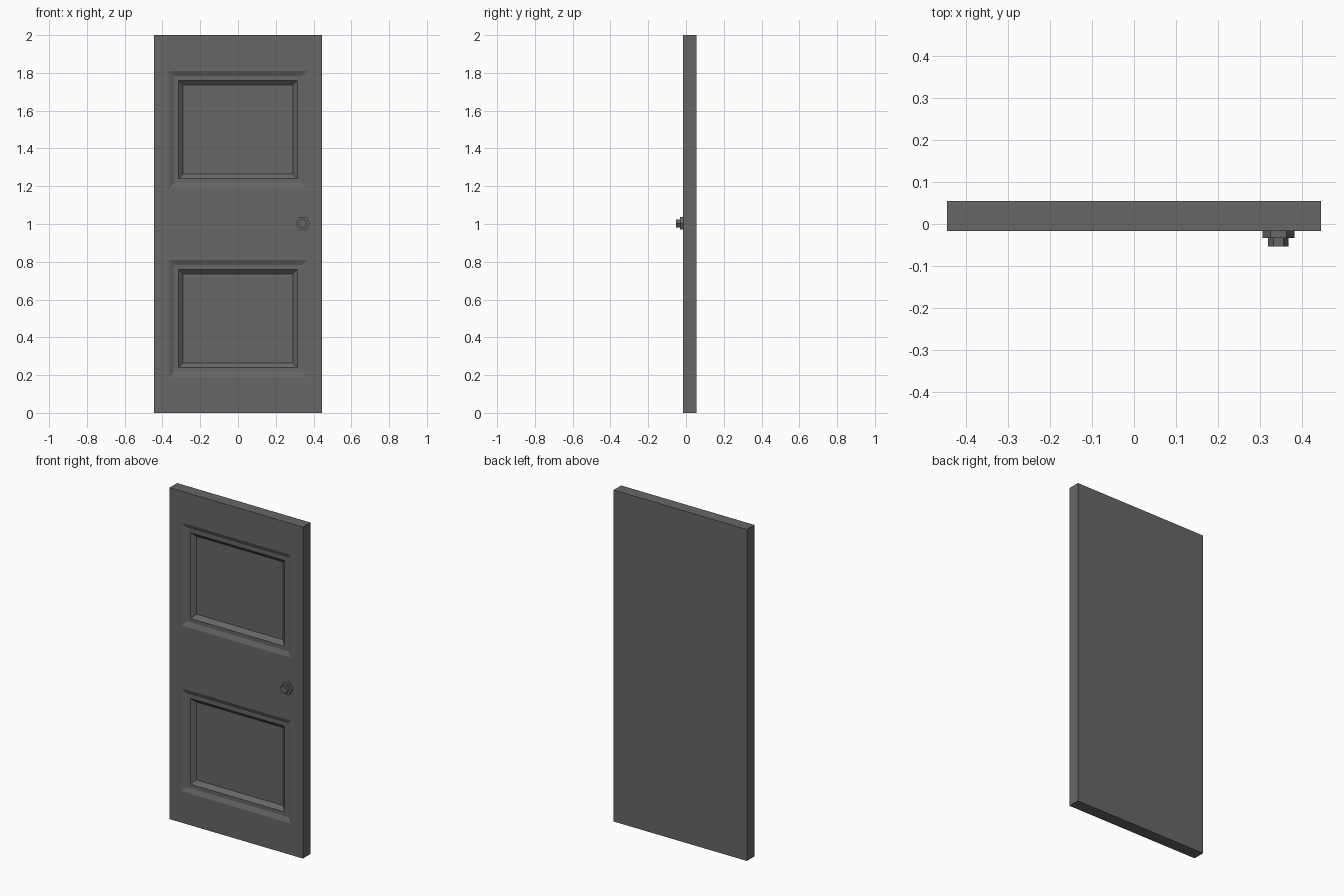
import bpy, bmesh
from math import radians
from mathutils import Matrix, Vector

cube = bpy.data.objects.get("Cube")
if cube:
    bpy.data.objects.remove(cube, do_unlink=True)

# Single flat colour
grey = bpy.data.materials.new("dark_grey")
grey.use_nodes = True
colour = (0.135, 0.135, 0.135, 1)
grey.diffuse_color = colour
grey.node_tree.nodes["Principled BSDF"].inputs["Base Color"].default_value = colour

FRONT, BACK = -0.017, 0.055
WIDTH, HEIGHT = 0.89, 2.0
PANEL_X = 0.365
PANELS = [(0.19, 0.81), (1.19, 1.81)]


def add_object(name, bm):
    mesh = bpy.data.meshes.new(name)
    bm.to_mesh(mesh)
    bm.free()
    mesh.materials.append(grey)
    obj = bpy.data.objects.new(name, mesh)
    bpy.context.collection.objects.link(obj)
    return obj


def cut(bm, point, normal):
    geom = bm.verts[:] + bm.edges[:] + bm.faces[:]
    bmesh.ops.bisect_plane(bm, geom=geom, plane_co=point, plane_no=normal)


# Door slab with two stepped, recessed panels
bm = bmesh.new()
bmesh.ops.create_cube(bm, size=1)
bmesh.ops.scale(bm, vec=(WIDTH, BACK - FRONT, HEIGHT), verts=bm.verts)
bmesh.ops.translate(bm, vec=(0, (FRONT + BACK) / 2, HEIGHT / 2), verts=bm.verts)
for x in (-PANEL_X, PANEL_X):
    cut(bm, (x, 0, 0), (1, 0, 0))
for span in PANELS:
    for z in span:
        cut(bm, (0, 0, z), (0, 0, 1))
bm.normal_update()


def is_panel(face):
    c = face.calc_center_median()
    return (face.normal.y < -0.9 and abs(c.x) < PANEL_X
            and any(low < c.z < high for low, high in PANELS))


panels = [f for f in bm.faces if is_panel(f)]
# Outer slope, flat border, inner slope
for thickness, depth in ((0.027, -0.012), (0.024, 0), (0.024, -0.022)):
    bmesh.ops.inset_individual(bm, faces=panels, thickness=thickness,
                               depth=depth, use_even_offset=True)
    bm.normal_update()
add_object("door_slab", bm)


# Six-sided handle parts, pointing forward
def hex_prism(name, radius, y_back, y_front):
    bm = bmesh.new()
    bmesh.ops.create_cone(bm, cap_ends=True, segments=6, radius1=radius,
                          radius2=radius, depth=y_back - y_front)
    # Put a corner on the x axis whatever the starting angle
    corner = bm.verts[:][0].co
    turn = Vector((1, 0)).angle_signed(Vector((corner.x, corner.y)))
    spin = Matrix.Rotation(turn, 4, "Z")
    tilt = Matrix.Rotation(radians(90), 4, "X")
    place = Matrix.Translation((0.343, (y_back + y_front) / 2, 1.003))
    bmesh.ops.transform(bm, matrix=place @ tilt @ spin, verts=bm.verts)
    add_object(name, bm)


hex_prism("knob_plate", 0.038, FRONT, -0.033)
hex_prism("knob", 0.024, -0.033, -0.053)
